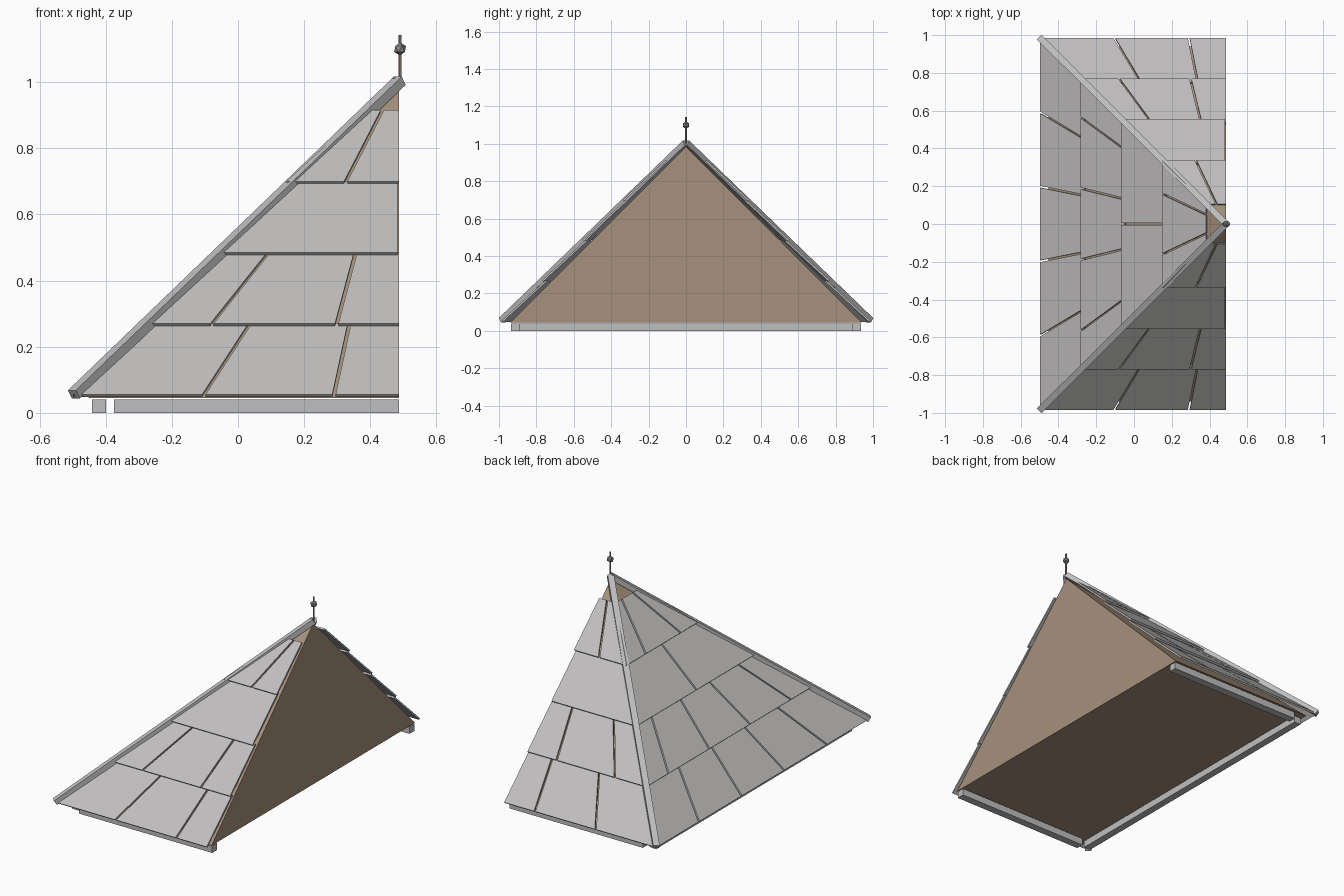
import bpy, bmesh
from mathutils import Vector, Matrix

if "Cube" in bpy.data.objects:
    bpy.data.objects.remove(bpy.data.objects["Cube"], do_unlink=True)

CX = 0.487  # cut plane, where the half roof ends


def material(name, rgb):
    m = bpy.data.materials.new(name)
    m.use_nodes = True
    m.diffuse_color = (*rgb, 1)
    m.node_tree.nodes["Principled BSDF"].inputs["Base Color"].default_value = (*rgb, 1)
    return m


SLATE = material("slate grey", (0.53, 0.52, 0.515))
BEAM = material("beam grey", (0.52, 0.52, 0.53))
WOOD = material("tan wood", (0.38, 0.28, 0.20))
IRON = material("finial grey", (0.27, 0.26, 0.26))


def finish(name, bm, mat):
    bmesh.ops.recalc_face_normals(bm, faces=bm.faces)
    mesh = bpy.data.meshes.new(name)
    bm.to_mesh(mesh)
    bm.free()
    mesh.materials.append(mat)
    obj = bpy.data.objects.new(name, mesh)
    bpy.context.collection.objects.link(obj)
    return obj


def box(name, size, matrix, mat):
    bm = bmesh.new()
    bmesh.ops.create_cube(bm, size=1, matrix=matrix @ Matrix.Diagonal((*size, 1)))
    return finish(name, bm, mat)


# Wooden core: half of a square pyramid
bm = bmesh.new()
base = [bm.verts.new((x, y, 0.045)) for x, y in
        ((CX - 0.94, -0.94), (CX, -0.94), (CX, 0.94), (CX - 0.94, 0.94))]
apex = bm.verts.new((CX, 0, 0.985))
bm.faces.new(base)
for i in range(4):
    bm.faces.new((base[i], base[(i + 1) % 4], apex))
finish("roof_core", bm, WOOD)

# Slate courses: joints are fractions of the half width of each course
COURSES = [(-1, -0.6, -0.2, 0.2, 0.6, 1), (-1, -0.735, -0.245, 0.245, 0.735, 1),
           (-1, 0, 1), (-1, -0.475, 0.475, 1)]
RISE, THICK, GAP = 0.215, 0.010, 0.005


def slate(bm, out, along, z, s0, s1):
    """One tilted slab between joints s0 and s1 of the course starting at z."""
    corners = []
    for height, reach in ((z, 1.04), (z + RISE, 1.022)):
        r = reach - height
        for s, trim in ((s0, GAP), (s1, -GAP)):
            side = s * r + (0 if abs(s) == 1 else trim)
            if along.x and s1 > 0:
                side = min(side, 0)
            for depth in (0, THICK * 0.707):
                p = out * (r - depth) + along * side
                corners.append(bm.verts.new((CX + p.x, p.y, height - depth)))
    a, b, c, d, e, f, g, h = corners
    for face in ((a, c, g, e), (b, f, h, d), (a, b, d, c),
                 (e, g, h, f), (a, e, f, b), (c, d, h, g)):
        bm.faces.new(face)


for name, out, along in (("front_slates", Vector((0, -1, 0)), Vector((1, 0, 0))),
                         ("back_slates", Vector((0, 1, 0)), Vector((1, 0, 0))),
                         ("side_slates", Vector((-1, 0, 0)), Vector((0, 1, 0)))):
    bm = bmesh.new()
    for row, joints in enumerate(COURSES):
        for s0, s1 in zip(joints, joints[1:]):
            if along.x and s0 >= 0:
                continue  # beyond the cut plane
            slate(bm, out, along, 0.055 + row * RISE, s0, s1)
    finish(name, bm, SLATE)

# Hip caps and eave beams on both sides
for side, label in ((-1, "front"), (1, "back")):
    low, high = Vector((CX - 0.983, side * 0.983, 0.056)), Vector((CX + 0.002, 0, 1.004))
    turn = (high - low).to_track_quat('Y', 'Z').to_matrix().to_4x4()
    box(label + "_hip_cap", (0.034, (high - low).length, 0.03),
        Matrix.Translation((low + high) / 2) @ turn, BEAM)
    box(label + "_eave_beam", (0.862, 0.045, 0.04),
        Matrix.Translation((CX - 0.431, side * 0.912, 0.02)), BEAM)
box("side_eave_beam", (0.043, 1.81, 0.04), Matrix.Translation((-0.42, 0, 0.02)), BEAM)

# Finial: thin rod with a faceted ball
bm = bmesh.new()
bmesh.ops.create_cone(bm, cap_ends=True, segments=8, radius1=0.005, radius2=0.005,
                      depth=0.16, matrix=Matrix.Translation((CX + 0.003, 0, 1.063)))
finish("finial_rod", bm, WOOD)
bm = bmesh.new()
bmesh.ops.create_icosphere(bm, subdivisions=1, radius=0.02,
                           matrix=Matrix.Translation((CX + 0.003, 0, 1.1)))
finish("finial_ball", bm, IRON)
